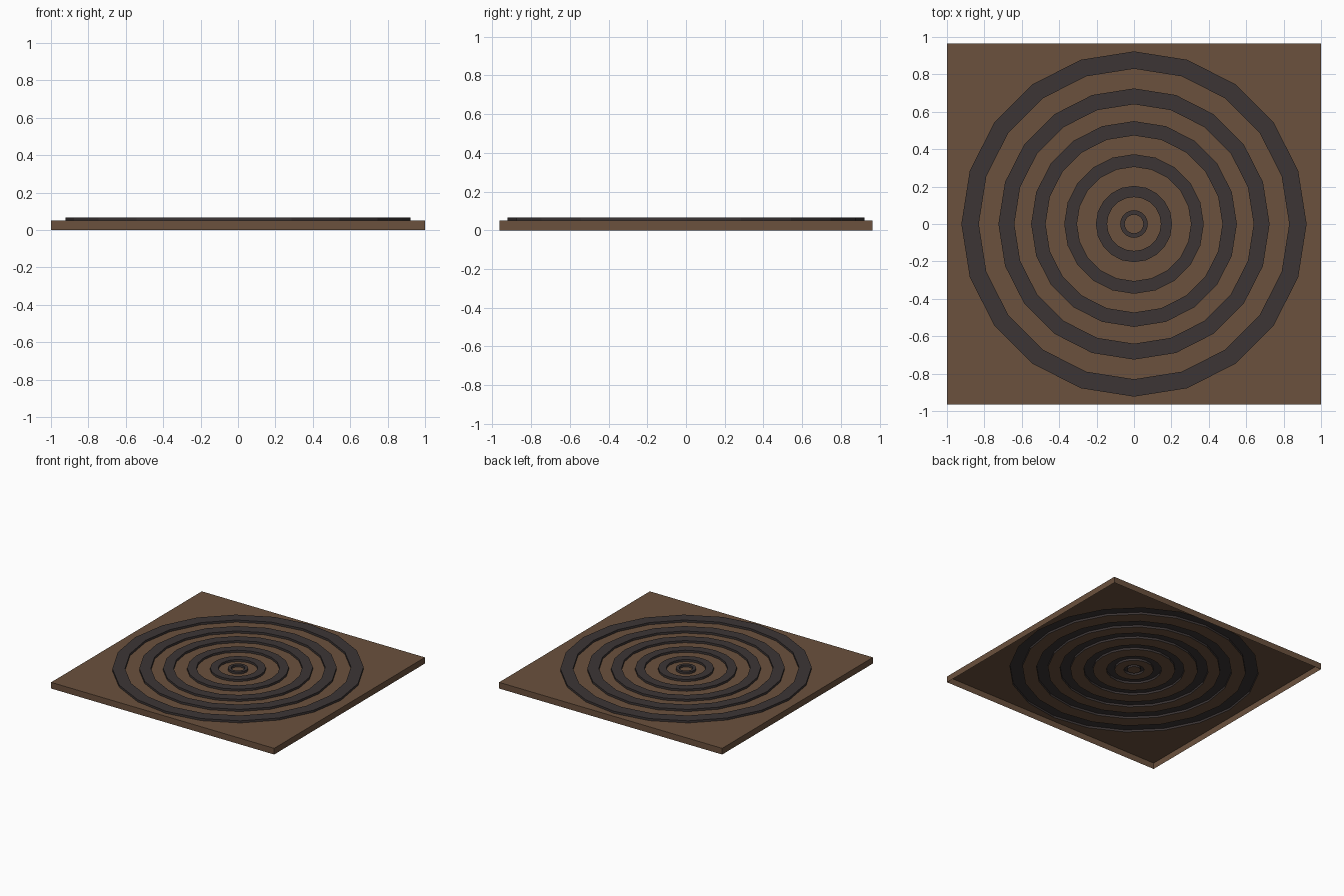
import bpy, bmesh, math

if "Cube" in bpy.data.objects:
    bpy.data.objects.remove(bpy.data.objects["Cube"])

HX, HY = 1.0, 0.965           # half sizes of the plate
TOP, RIDGE = 0.05, 0.067      # plate top and ridge top heights
SIDES = 20
# (outer, inner) radius of every raised ring, from the rim inwards
RINGS = [(0.923, 0.83), (0.725, 0.64), (0.55, 0.473),
         (0.373, 0.305), (0.204, 0.144), (0.074, 0.05)]


def material(name, color):
    m = bpy.data.materials.new(name)
    m.diffuse_color = (*color, 1)
    m.use_nodes = True
    m.node_tree.nodes["Principled BSDF"].inputs["Base Color"].default_value = m.diffuse_color
    return m


brown = material("brown", (0.145, 0.082, 0.047))
charcoal = material("charcoal", (0.045, 0.036, 0.036))


def circle(bm, r, z):
    return [bm.verts.new((r * math.sin(i * math.tau / SIDES),
                          r * math.cos(i * math.tau / SIDES), z)) for i in range(SIDES)]


def bridge(bm, a, b):
    n = len(a)
    for i in range(n):
        j = (i + 1) % n
        bm.faces.new((a[i], a[j], b[j], b[i]))


def finish(bm, name, mat):
    me = bpy.data.meshes.new(name)
    bm.to_mesh(me)
    bm.free()
    me.materials.append(mat)
    ob = bpy.data.objects.new(name, me)
    bpy.context.collection.objects.link(ob)


# Plate: thin tray open underneath, its top cut out below every ridge
bm = bmesh.new()
corners = [(-HX, HY), (HX, HY), (HX, -HY), (-HX, -HY)]
upper = [bm.verts.new((x, y, TOP)) for x, y in corners]
lower = [bm.verts.new((x, y, 0)) for x, y in corners]
bridge(bm, upper, lower)
hole = circle(bm, RINGS[0][0], TOP)
q = SIDES // 4
for k in range(4):            # each corner fans out to a quarter of the hole
    c = upper[(k + 1) % 4]
    for i in range(k * q, k * q + q):
        bm.faces.new((c, hole[(i + 1) % SIDES], hole[i]))
    bm.faces.new((upper[k], c, hole[k * q]))
for (_, inner), (outer, _) in zip(RINGS, RINGS[1:]):
    bridge(bm, circle(bm, inner, TOP), circle(bm, outer, TOP))
bm.faces.new(circle(bm, RINGS[-1][1], TOP))
bm.normal_update()
for f in bm.faces:            # top faces up, side walls outwards
    c = f.calc_center_median()
    if f.normal.z < -0.5 or (abs(f.normal.z) < 0.5 and f.normal.dot(c) < 0):
        f.normal_flip()
finish(bm, "plate", brown)

# Raised rings: hollow ridges standing on the plate
for n, (outer, inner) in enumerate(RINGS):
    bm = bmesh.new()
    loops = [circle(bm, r, z) for r, z in
             ((outer, TOP), (outer, RIDGE), (inner, RIDGE), (inner, TOP))]
    for a, b in zip(loops, loops[1:]):
        bridge(bm, b, a)
    bm.normal_update()
    if any(f.normal.z < -0.5 for f in bm.faces):
        bmesh.ops.reverse_faces(bm, faces=bm.faces[:])
    finish(bm, f"raised_ring_{n + 1}", charcoal)
